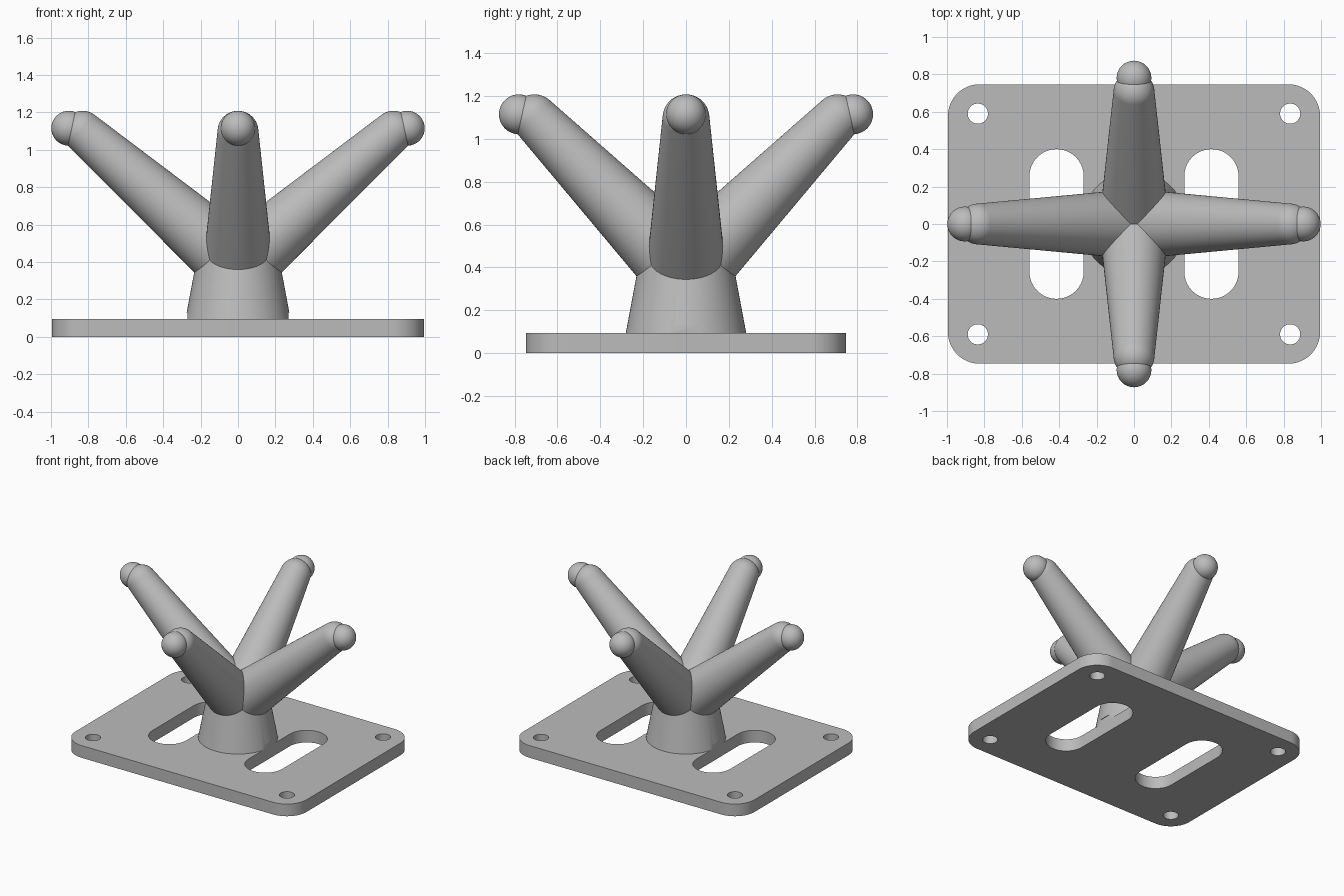
import bpy
import bmesh
from math import cos, sin, pi, asin, radians
from mathutils import Vector, Matrix

cube = bpy.data.objects.get("Cube")
if cube:
    bpy.data.objects.remove(cube, do_unlink=True)

grey = bpy.data.materials.new("plain grey")
grey.use_nodes = True
grey.diffuse_color = (0.5, 0.5, 0.5, 1)
grey.node_tree.nodes["Principled BSDF"].inputs["Base Color"].default_value = (0.5, 0.5, 0.5, 1)


def finish(name, bm):
    bmesh.ops.recalc_face_normals(bm, faces=bm.faces)
    mesh = bpy.data.meshes.new(name)
    bm.to_mesh(mesh)
    bm.free()
    mesh.materials.append(grey)
    obj = bpy.data.objects.new(name, mesh)
    bpy.context.collection.objects.link(obj)
    return obj


def smooth(obj):
    bpy.ops.object.select_all(action='DESELECT')
    obj.select_set(True)
    bpy.context.view_layer.objects.active = obj
    bpy.ops.object.shade_smooth_by_angle(angle=radians(30))


def rounded_prism(name, center, half_x, half_y, radius, z0, z1, steps=16):
    """Upright prism with a rounded rectangle outline."""
    bm = bmesh.new()
    outline = []
    for q, (sx, sy) in enumerate(((1, 1), (-1, 1), (-1, -1), (1, -1))):
        for i in range(steps + 1):
            a = (q + i / steps) * pi / 2
            outline.append(bm.verts.new((
                center[0] + sx * (half_x - radius) + radius * cos(a),
                center[1] + sy * (half_y - radius) + radius * sin(a), z0)))
    face = bm.faces.new(outline)
    top = bmesh.ops.extrude_face_region(bm, geom=[face])["geom"]
    bmesh.ops.translate(bm, vec=(0, 0, z1 - z0),
                        verts=[v for v in top if isinstance(v, bmesh.types.BMVert)])
    bmesh.ops.remove_doubles(bm, verts=bm.verts, dist=1e-5)
    return finish(name, bm)


def lathe(name, profile, origin=(0, 0, 0), axis=(0, 0, 1), steps=64):
    """Turn (radius, height) points around an axis."""
    bm = bmesh.new()
    verts = [bm.verts.new((r, 0, h)) for r, h in profile]
    edges = [bm.edges.new(pair) for pair in zip(verts, verts[1:])]
    bmesh.ops.spin(bm, geom=verts + edges, cent=(0, 0, 0), axis=(0, 0, 1),
                   angle=2 * pi, steps=steps)
    bmesh.ops.remove_doubles(bm, verts=bm.verts, dist=1e-5)
    turn = Vector((0, 0, 1)).rotation_difference(Vector(axis)).to_matrix().to_4x4()
    bm.transform(Matrix.Translation(origin) @ turn)
    return finish(name, bm)


def cut(obj, cutters):
    bpy.context.view_layer.objects.active = obj
    for cutter in cutters:
        mod = obj.modifiers.new("cut", 'BOOLEAN')
        mod.operation = 'DIFFERENCE'
        mod.solver = 'EXACT'
        mod.object = cutter
        bpy.ops.object.modifier_apply(modifier=mod.name)


# Mounting plate and central pedestal
plate = rounded_prism("base_plate", (0, 0), 0.995, 0.747, 0.17, 0, 0.095)
pedestal = lathe("pedestal", [(0, 0.095), (0.281, 0.095), (0.22, 0.42), (0, 0.42)])

# Slots clip the foot of the pedestal; screw holes go through the plate only
slots = [rounded_prism("slot_cutter", (s * 0.414, 0), 0.145, 0.4, 0.1449, -0.1, 0.13)
         for s in (-1, 1)]
holes = [rounded_prism("hole_cutter", (sx * 0.835, sy * 0.59), 0.054, 0.054, 0.0539, -0.1, 0.2, 10)
         for sx in (-1, 1) for sy in (-1, 1)]
cut(plate, slots + holes)
cut(pedestal, slots)
for cutter in slots + holes:
    bpy.data.objects.remove(cutter, do_unlink=True)
smooth(plate)
smooth(pedestal)

# Four tapered arms with rounded ends, each tipped with a ball
ROOT, ROOT_R, END_R, BALL_R = Vector((0, 0, 0.374)), 0.187, 0.109, 0.093
arms = (("left", (1, 0), 0.832, 0.905), ("right", (-1, 0), 0.832, 0.905),
        ("front", (0, -1), 0.708, 0.78), ("back", (0, 1), 0.708, 0.78))
for side, (dx, dy), reach, ball_reach in arms:
    end = Vector((dx * reach, dy * reach, 1.099))
    axis = end - ROOT
    length = axis.length
    tilt = asin((ROOT_R - END_R) / length)
    profile = [(0, 0), (ROOT_R, 0)]
    for i in range(17):
        a = tilt + (pi / 2 - tilt) * i / 16
        profile.append((END_R * cos(a), length + END_R * sin(a)))
    smooth(lathe(side + "_arm", profile, ROOT, axis))

    ball = [(BALL_R * sin(pi * i / 24), -BALL_R * cos(pi * i / 24)) for i in range(25)]
    smooth(lathe(side + "_ball", ball, (dx * ball_reach, dy * ball_reach, 1.115), axis, 48))
